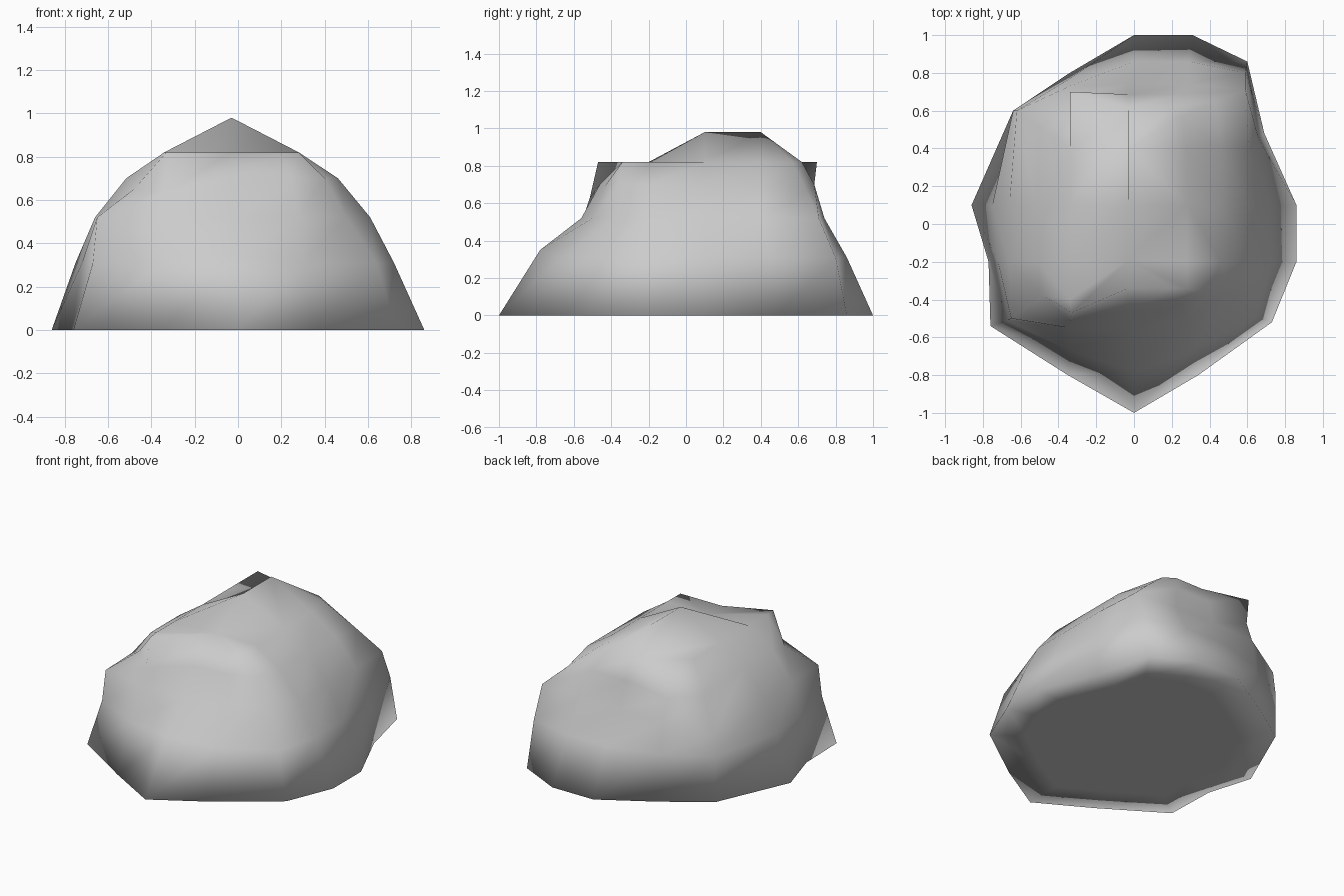
import bpy, bmesh
from mathutils import Vector

if "Cube" in bpy.data.objects:
    bpy.data.objects.remove(bpy.data.objects["Cube"])

# Horizontal cross-sections of the boulder, counter-clockwise from the front tip
base = [(0, -1), (.34, -.8), (.73, -.52), (.86, -.2), (.86, .1), (.69, .48), (.6, .86), (.31, 1),
        (0, 1), (-.34, .8), (-.64, .6), (-.86, .1), (-.77, -.2), (-.76, -.54), (-.35, -.8)]
low = [(0, -.78), (.3, -.67), (.64, -.49), (.72, -.2), (.72, .1), (.66, .45), (.59, .8), (.29, .86),
       (0, .86), (-.34, .77), (-.64, .6), (-.75, .1), (-.72, -.2), (-.67, -.51), (-.34, -.67)]
waist = [(-.02, -.56), (.28, -.5), (.5, -.38), (.61, -.2), (.61, .1), (.61, .4), (.59, .71), (.28, .74),
         (-.02, .74), (-.34, .73), (-.62, .6), (-.66, .1), (-.66, -.2), (-.65, -.5), (-.34, -.55)]
shelf = [(-.03, -.34), (.2, -.34), (.28, -.34), (.28, -.2), (.28, .1), (.28, .4), (.25, .57), (.18, .62),
         (-.03, .62), (-.34, .7), (-.34, .4), (-.34, .1), (-.34, -.2), (-.34, -.4), (-.33, -.47)]

# Rounded shoulder between waist and shelf; hollows beside the two horns
shoulder = [Vector(a).lerp(Vector(b), .45) for a, b in zip(waist, shelf)]
shoulder[13] = (-.48, -.38)
shoulder[9] = (-.34, .68)


def heights(z, **_):
    return [z] * 15


bm = bmesh.new()


def ring(points, z, special={}):
    return [bm.verts.new((p[0], p[1], special.get(i, z))) for i, p in enumerate(points)]


def bridge(a, b):
    n = len(a)
    for i in range(n):
        j = (i + 1) % n
        face = list(dict.fromkeys((a[i], a[j], b[j], b[i])))
        if len(face) > 2:
            bm.faces.new(face)


# Walls
rings = [ring(base, 0), ring(low, .31, {0: .35}), ring(waist, .52, {10: .45}),
         ring(shoulder, .70, {6: .66, 9: .66, 10: .66, 13: .65, 14: .63}), ring(shelf, .82)]
for a, b in zip(rings, rings[1:]):
    bridge(a, b)

# Flat ledges: one along the front, one leading to the back-left horn
top = rings[-1]
ledge, ridge_front, ridge_back = (bm.verts.new(p) for p in
                                  ((-.03, -.19, .82), (-.03, .1, .98), (-.03, .4, .98)))
inner = [ledge] * 4 + top[4:9] + [top[8]] * 2 + top[11:13] + [ledge] * 2
bridge(top, inner)

# Short ridge on top
bridge(inner, [ridge_front] * 5 + [ridge_back] * 6 + [ridge_front] * 4)

# Flat underside with an inset loop
inset = ring([(x * .75, y * .75) for x, y in base], 0)
bridge(inset, rings[0])
bm.faces.new(inset[::-1])

bmesh.ops.recalc_face_normals(bm, faces=bm.faces)
for f in bm.faces:
    f.smooth = True
mesh = bpy.data.meshes.new("boulder")
bm.to_mesh(mesh)
bm.free()
bpy.context.collection.objects.link(bpy.data.objects.new("boulder", mesh))
